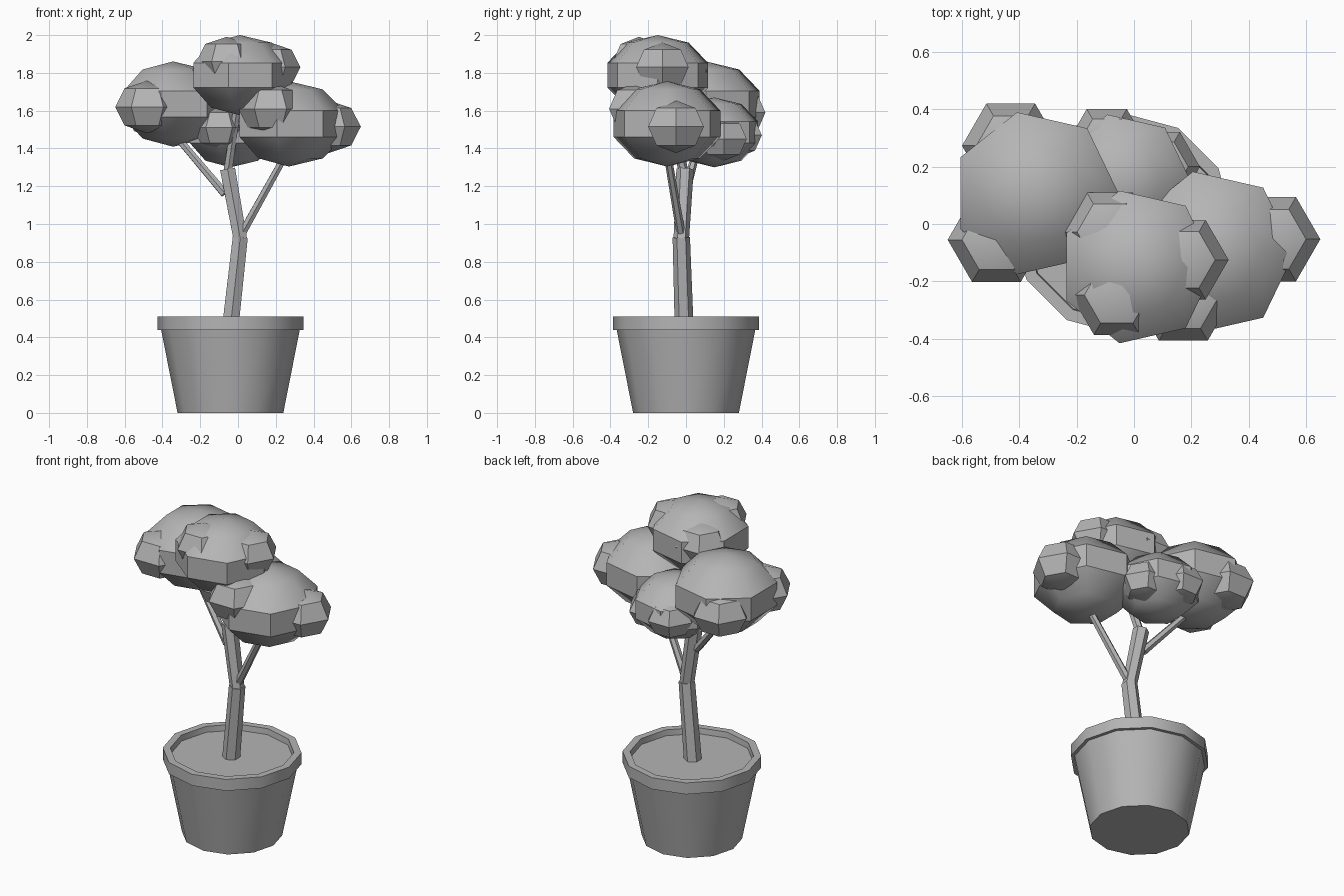
import bpy, bmesh, math
from mathutils import Vector

if "Cube" in bpy.data.objects:
    bpy.data.objects.remove(bpy.data.objects["Cube"])

grey = bpy.data.materials.new("plain grey")
grey.diffuse_color = (0.46, 0.46, 0.46, 1)
grey.use_nodes = True
grey.node_tree.nodes["Principled BSDF"].inputs["Base Color"].default_value = grey.diffuse_color


def finish(bm, name, angle=40):
    bmesh.ops.recalc_face_normals(bm, faces=bm.faces)
    me = bpy.data.meshes.new(name)
    bm.to_mesh(me)
    bm.free()
    me.materials.append(grey)
    ob = bpy.data.objects.new(name, me)
    bpy.context.collection.objects.link(ob)
    bpy.ops.object.select_all(action='DESELECT')
    ob.select_set(True)
    bpy.context.view_layer.objects.active = ob
    bpy.ops.object.shade_smooth_by_angle(angle=math.radians(angle))
    return ob


def revolve(name, profile, sides, centre):
    """Turn an (r, z) profile around a vertical axis; r = 0 makes a pole."""
    bm = bmesh.new()
    c = Vector(centre)
    rings = []
    for r, z in profile:
        if r == 0:
            rings.append([bm.verts.new(c + Vector((0, 0, z)))] * sides)
        else:
            rings.append([bm.verts.new(c + Vector((
                r * math.cos(2 * math.pi * i / sides),
                r * math.sin(2 * math.pi * i / sides), z))) for i in range(sides)])
    for a, b in zip(rings, rings[1:]):
        for i in range(sides):
            j = (i + 1) % sides
            bm.faces.new(list(dict.fromkeys((a[i], a[j], b[j], b[i]))))
    return finish(bm, name)


def ball(name, centre, r, rz, sides, bands):
    prof = [(0, -rz)]
    for k in range(1, bands):
        t = math.pi * k / bands
        prof.append((r * math.sin(t), -rz * math.cos(t)))
    prof.append((0, rz))
    return revolve(name, prof, sides, centre)


def limb(name, p, q, r1, r2, sides=6):
    p, q = Vector(p), Vector(q)
    bm = bmesh.new()
    bmesh.ops.create_cone(bm, cap_ends=True, segments=sides, radius1=r1,
                          radius2=r2, depth=(q - p).length)
    rot = Vector((0, 0, 1)).rotation_difference(q - p)
    for v in bm.verts:
        v.co = rot @ v.co + (p + q) / 2
    return finish(bm, name)


# Pot with rim, and soil inside
POT = (-0.04, 0, 0)
revolve("pot", [(0, 0), (0.28, 0), (0.367, 0.44), (0.387, 0.44), (0.387, 0.51),
                (0.345, 0.51), (0.34, 0.46)], 12, POT)
revolve("soil", [(0, 0.475), (0.344, 0.475)], 12, POT)

# Trunk and branches
limb("lower_trunk", (-0.04, -0.01, 0.46), (0.012, -0.025, 0.93), 0.05, 0.046)
limb("upper_trunk", (0.012, -0.025, 0.92), (-0.055, -0.005, 1.29), 0.041, 0.046)
limb("right_branch", (0.015, -0.025, 0.94), (0.26, -0.1, 1.38), 0.024, 0.02)
limb("left_branch", (-0.07, -0.005, 1.16), (-0.34, 0.08, 1.48), 0.024, 0.02)
limb("top_branch", (-0.055, -0.01, 1.27), (0.0, -0.11, 1.65), 0.026, 0.022)

# Foliage: big squashed balls, each with small clumps of its own
foliage = {
    "left": ((-0.344, 0.107, 1.635), 0.305, 0.17,
             [(-0.48, -0.055, 1.62), (-0.43, 0.273, 1.59)]),
    "right": ((0.27, -0.1, 1.53), 0.305, 0.17,
              [(0.48, -0.053, 1.515), (0.172, -0.26, 1.61)]),
    "top": ((0.01, -0.15, 1.788), 0.287, 0.16,
            [(-0.085, -0.028, 1.81), (0.17, -0.125, 1.83), (-0.06, -0.248, 1.86)]),
    "back": ((-0.04, 0.15, 1.485), 0.25, 0.14,
             [(-0.095, 0.28, 1.47), (0.09, 0.2, 1.45), (-0.1, -0.01, 1.51)]),
}
for side, (centre, r, rc, clumps) in foliage.items():
    ball(side + "_foliage", centre, r, r * 0.74, 7, 5)
    for n, c in enumerate(clumps, 1):
        ball(f"{side}_clump_{n}", c, rc, rc * 0.82, 6, 4)
